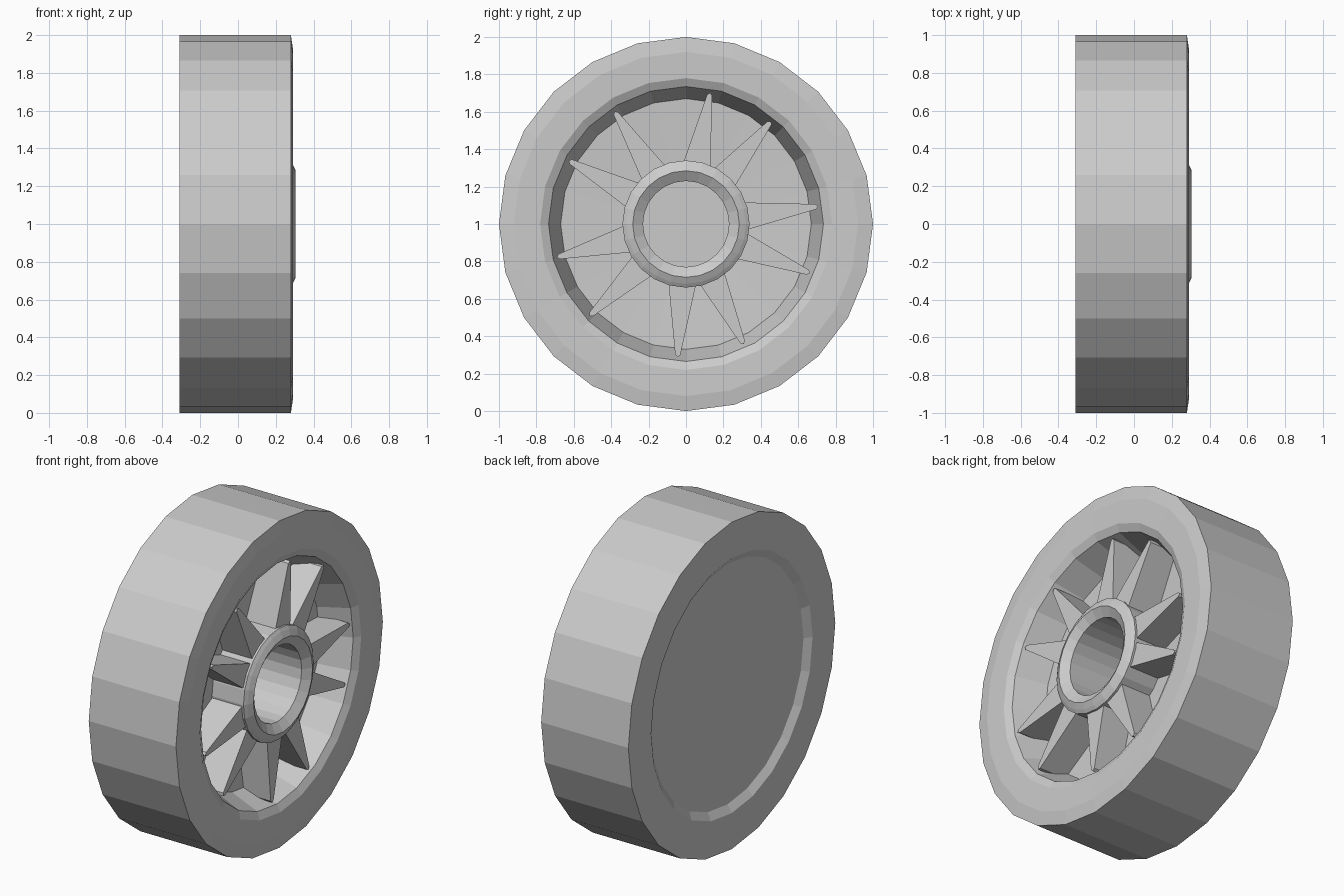
import bpy, bmesh
from math import sin, cos, pi, radians

if "Cube" in bpy.data.objects:
    bpy.data.objects.remove(bpy.data.objects["Cube"])

CENTRE_Z = 1.0
SIDES = 24


def finish(name, bm):
    bmesh.ops.remove_doubles(bm, verts=bm.verts, dist=1e-5)
    bmesh.ops.recalc_face_normals(bm, faces=bm.faces)
    mesh = bpy.data.meshes.new(name)
    bm.to_mesh(mesh)
    bm.free()
    ob = bpy.data.objects.new(name, mesh)
    ob.location.z = CENTRE_Z
    bpy.context.collection.objects.link(ob)
    return ob


def lathe(name, profile, closed=True):
    """Revolve (x, radius) points around the x axis."""
    bm = bmesh.new()
    rings = []
    for x, r in profile:
        if r == 0:
            rings.append([bm.verts.new((x, 0, 0))] * SIDES)
        else:
            rings.append([bm.verts.new((x, r * cos(2 * pi * k / SIDES), r * sin(2 * pi * k / SIDES)))
                          for k in range(SIDES)])
    pairs = list(zip(rings, rings[1:]))
    if closed:
        pairs.append((rings[-1], rings[0]))
    for a, b in pairs:
        for k in range(SIDES):
            n = (k + 1) % SIDES
            quad = list(dict.fromkeys((a[k], a[n], b[n], b[k])))
            if len(quad) > 2:
                bm.faces.new(quad)
    return finish(name, bm)


# Tyre: flat tread, slightly domed front wall, chamfered openings
lathe("tyre", [(-0.28, 0.735), (-0.31, 0.78), (-0.31, 1.0), (0.28, 1.0),
               (0.292, 0.92), (0.288, 0.78), (0.265, 0.735), (0.08, 0.67)])

# Wheel disc: recessed closed back and dished front floor
lathe("wheel_disc", [(-0.28, 0), (-0.28, 0.735), (0.08, 0.67), (0.06, 0.30),
                     (-0.2, 0.23), (-0.2, 0)], closed=False)

# Hub: ring with bevelled lip and deep bore
lathe("hub", [(-0.2, 0.34), (0.275, 0.34), (0.288, 0.32), (0.305, 0.285),
              (0.27, 0.23), (-0.2, 0.23)])

# Spokes: five pairs of tapered blades
bm = bmesh.new()
for pair in range(5):
    for offset in (-14.6, 14.6):
        a = radians(65 + 72 * pair + offset)
        outline = [(0.31, -0.075), (0.70, -0.014), (0.713, 0), (0.70, 0.014), (0.31, 0.075)]
        layers = [[bm.verts.new((x, r * cos(a) - w * sin(a), r * sin(a) + w * cos(a)))
                   for r, w in outline] for x in (0.05, 0.262)]
        bm.faces.new(layers[0])
        bm.faces.new(layers[1])
        for k in range(5):
            n = (k + 1) % 5
            bm.faces.new((layers[0][k], layers[0][n], layers[1][n], layers[1][k]))
finish("spokes", bm)

# Hub cap front edge already sets the far right; all parts stay flat shaded
